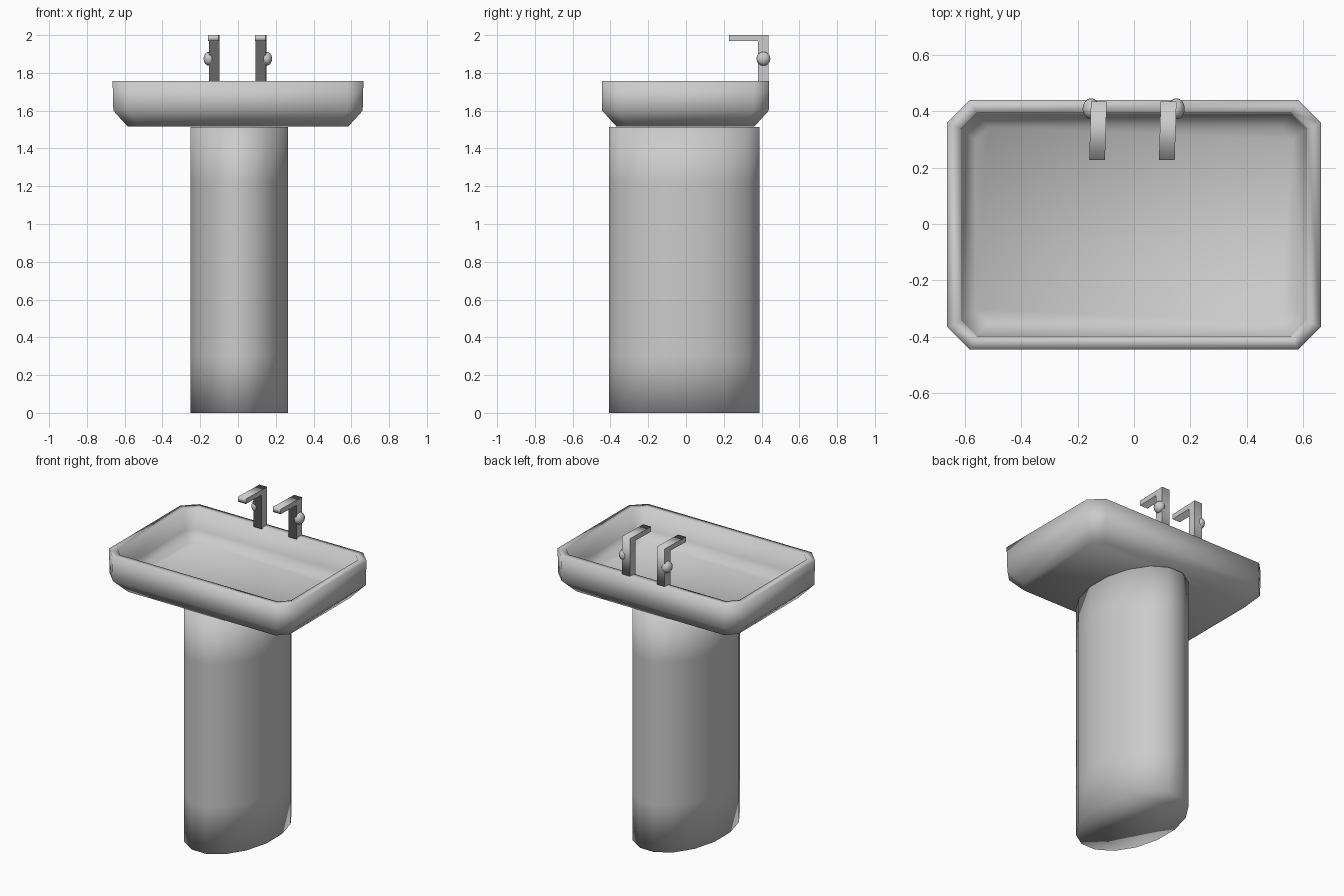
import bpy, bmesh, math
from mathutils import Matrix

if "Cube" in bpy.data.objects:
    bpy.data.objects.remove(bpy.data.objects["Cube"])

grey = bpy.data.materials.new("ceramic grey")
grey.use_nodes = True
COLOUR = (0.6, 0.6, 0.6, 1)
grey.diffuse_color = COLOUR
grey.node_tree.nodes["Principled BSDF"].inputs["Base Color"].default_value = COLOUR


def make_object(name, bm):
    bmesh.ops.recalc_face_normals(bm, faces=bm.faces)
    for f in bm.faces:
        f.smooth = True
    mesh = bpy.data.meshes.new(name)
    bm.to_mesh(mesh)
    bm.free()
    mesh.materials.append(grey)
    obj = bpy.data.objects.new(name, mesh)
    bpy.context.collection.objects.link(obj)


def loft(name, outlines):
    """Skin a stack of (outline, height) rings and cap both ends."""
    bm = bmesh.new()
    rings = [[bm.verts.new((x, y, z)) for x, y in pts] for pts, z in outlines]
    n = len(rings[0])
    for a, b in zip(rings, rings[1:]):
        for i in range(n):
            j = (i + 1) % n
            bm.faces.new((a[i], a[j], b[j], b[i]))
    bm.faces.new(rings[0])
    bm.faces.new(rings[-1])
    make_object(name, bm)


def ellipse(hx, hy, cx, cy, sides=16):
    """Oval with flat facets on its four extremes."""
    step = 2 * math.pi / sides
    grow = 1 / math.cos(step / 2)
    return [(cx + hx * grow * math.cos((i + 0.5) * step),
             cy + hy * grow * math.sin((i + 0.5) * step)) for i in range(sides)]


def chamfered_rect(hx, hy, c, cy=-0.003):
    corners = [(hx, c - hy), (hx, hy - c), (hx - c, hy), (c - hx, hy),
               (-hx, hy - c), (-hx, c - hy), (c - hx, -hy), (hx - c, -hy)]
    return [(x, y + cy) for x, y in corners]


# Pedestal: oval column, softly shaded towards both ends
oval = ellipse(0.258, 0.398, 0.006, -0.01)
loft("pedestal", [(oval, z) for z in (0, 0.3, 1.22, 1.513)])

# Basin: even-walled tray, outside from the underside up, over the rim, to the floor
loft("basin", [(chamfered_rect(hx, hy, c), z) for hx, hy, c, z in (
    (0.585, 0.366, 0.06, 1.517),
    (0.660, 0.441, 0.08, 1.60),
    (0.664, 0.443, 0.08, 1.757),
    (0.616, 0.397, 0.056, 1.757),
    (0.614, 0.395, 0.056, 1.62),
    (0.565, 0.346, 0.045, 1.566))])


# Taps: angled post and spout with a round side knob
def tap(side, x0, knob_x):
    width = 0.056
    profile = [(0.436, 1.75), (0.436, 2.0), (0.228, 2.0),
               (0.228, 1.968), (0.38, 1.968), (0.38, 1.75)]
    bm = bmesh.new()
    # the spout turns very slightly sideways
    face = bm.faces.new([bm.verts.new((x0 - 0.03 * (0.436 - y), y, z))
                         for y, z in profile])
    new = bmesh.ops.extrude_face_region(bm, geom=[face])["geom"]
    bmesh.ops.translate(bm, vec=(width, 0, 0),
                        verts=[v for v in new if isinstance(v, bmesh.types.BMVert)])
    # crisp edges around the two flat sides
    for f in bm.faces:
        if len(f.verts) == len(profile):
            for e in f.edges:
                e.smooth = False
    make_object(side + "_tap", bm)

    bm = bmesh.new()
    bmesh.ops.create_uvsphere(bm, u_segments=16, v_segments=8, radius=0.037,
                              matrix=Matrix.Translation((knob_x, 0.41, 1.875))
                              @ Matrix.Diagonal((0.8, 1, 1, 1))
                              @ Matrix.Rotation(math.pi / 2, 4, "Y"))
    make_object(side + "_knob", bm)


tap("left", 0.095, 0.151)
tap("right", -0.153, -0.153)
